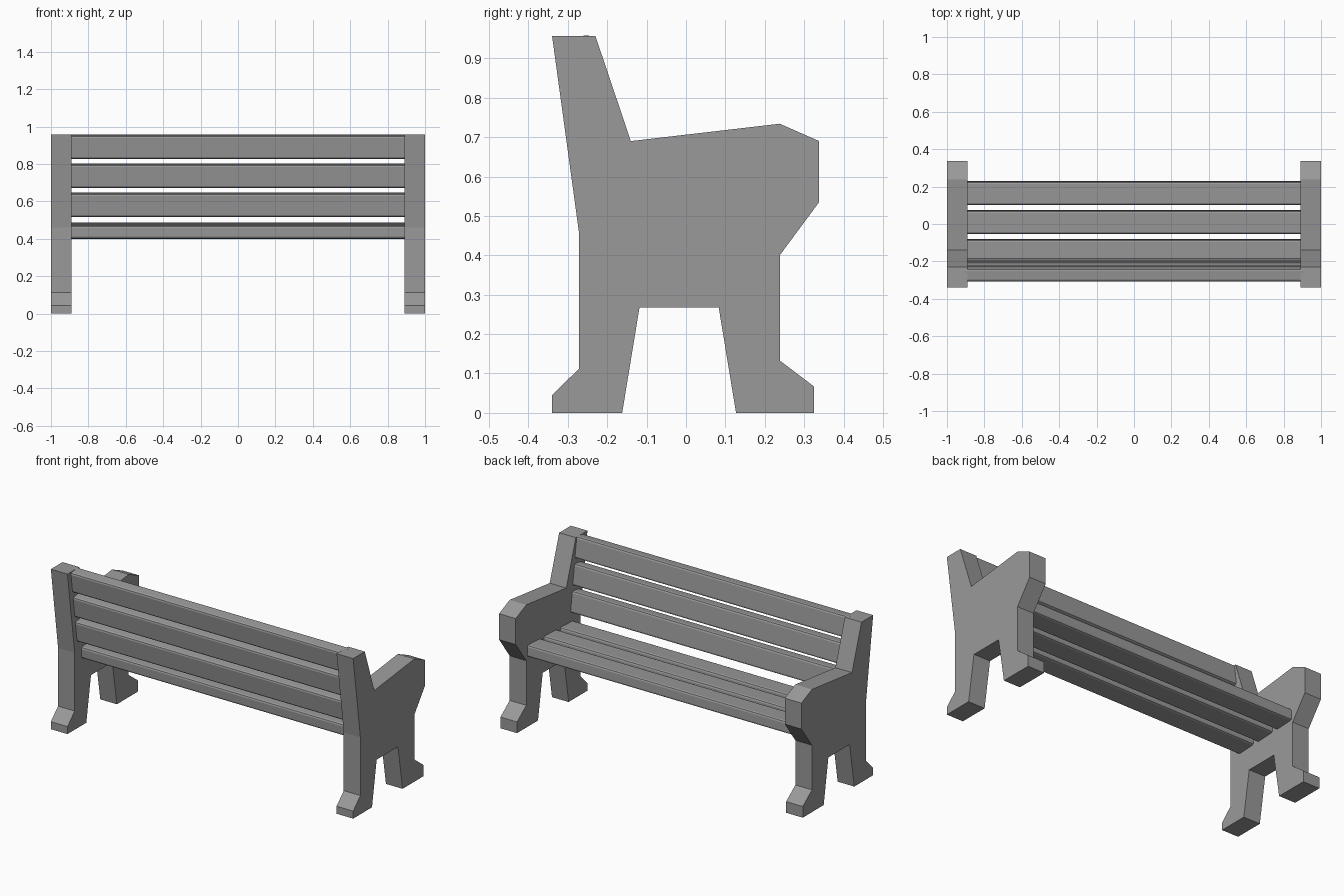
import bpy
import bmesh
import math
from mathutils import Matrix

cube = bpy.data.objects.get("Cube")
if cube:
    bpy.data.objects.remove(cube, do_unlink=True)

# One grey for the whole bench
grey = bpy.data.materials.new("stone grey")
grey.use_nodes = True
colour = (0.32, 0.32, 0.32, 1)
grey.diffuse_color = colour
grey.node_tree.nodes["Principled BSDF"].inputs["Base Color"].default_value = colour


def make_object(name, bm):
    bmesh.ops.recalc_face_normals(bm, faces=bm.faces)
    mesh = bpy.data.meshes.new(name)
    bm.to_mesh(mesh)
    bm.free()
    mesh.materials.append(grey)
    obj = bpy.data.objects.new(name, mesh)
    bpy.context.collection.objects.link(obj)
    return obj


# Side outline (y, z): back post, armrest, front leg, arch, back leg
OUTLINE = [
    (-0.34, 0.957), (-0.23, 0.957), (-0.14, 0.69), (0.238, 0.734),
    (0.338, 0.69), (0.338, 0.535), (0.238, 0.40), (0.238, 0.133),
    (0.325, 0.067), (0.325, 0), (0.127, 0), (0.083, 0.268),
    (-0.118, 0.268), (-0.162, 0), (-0.34, 0), (-0.34, 0.045),
    (-0.272, 0.112), (-0.272, 0.46),
]


def end_frame(name, side):
    bm = bmesh.new()
    face = bm.faces.new([bm.verts.new((side, y, z)) for y, z in OUTLINE])
    result = bmesh.ops.extrude_face_region(bm, geom=[face])
    moved = [v for v in result["geom"] if isinstance(v, bmesh.types.BMVert)]
    bmesh.ops.translate(bm, verts=moved, vec=(-0.11 * side, 0, 0))
    make_object(name, bm)


def slat(name, y, z, depth, height, tilt):
    # Long plank with softened lengthwise edges, ends sunk into the frames
    bm = bmesh.new()
    bmesh.ops.create_cube(bm, size=1, matrix=Matrix.Diagonal((1.81, depth, height, 1)))
    long_edges = [e for e in bm.edges
                  if abs(e.verts[0].co.x - e.verts[1].co.x) > 1]
    bmesh.ops.bevel(bm, geom=long_edges, offset=0.012, segments=2,
                    profile=0.5, affect='EDGES')
    obj = make_object(name, bm)
    obj.location = (0, y, z)
    obj.rotation_euler.x = math.radians(tilt)


end_frame("left_end_frame", 1)
end_frame("right_end_frame", -1)

for i in range(3):
    slat(f"back_slat_{i + 1}", -0.265 + 0.021 * i, 0.893 - 0.155 * i, 0.07, 0.126, 8)
    slat(f"seat_slat_{i + 1}", 0.165 - 0.155 * i, 0.45 - 0.006 * i, 0.126, 0.07, 3)
